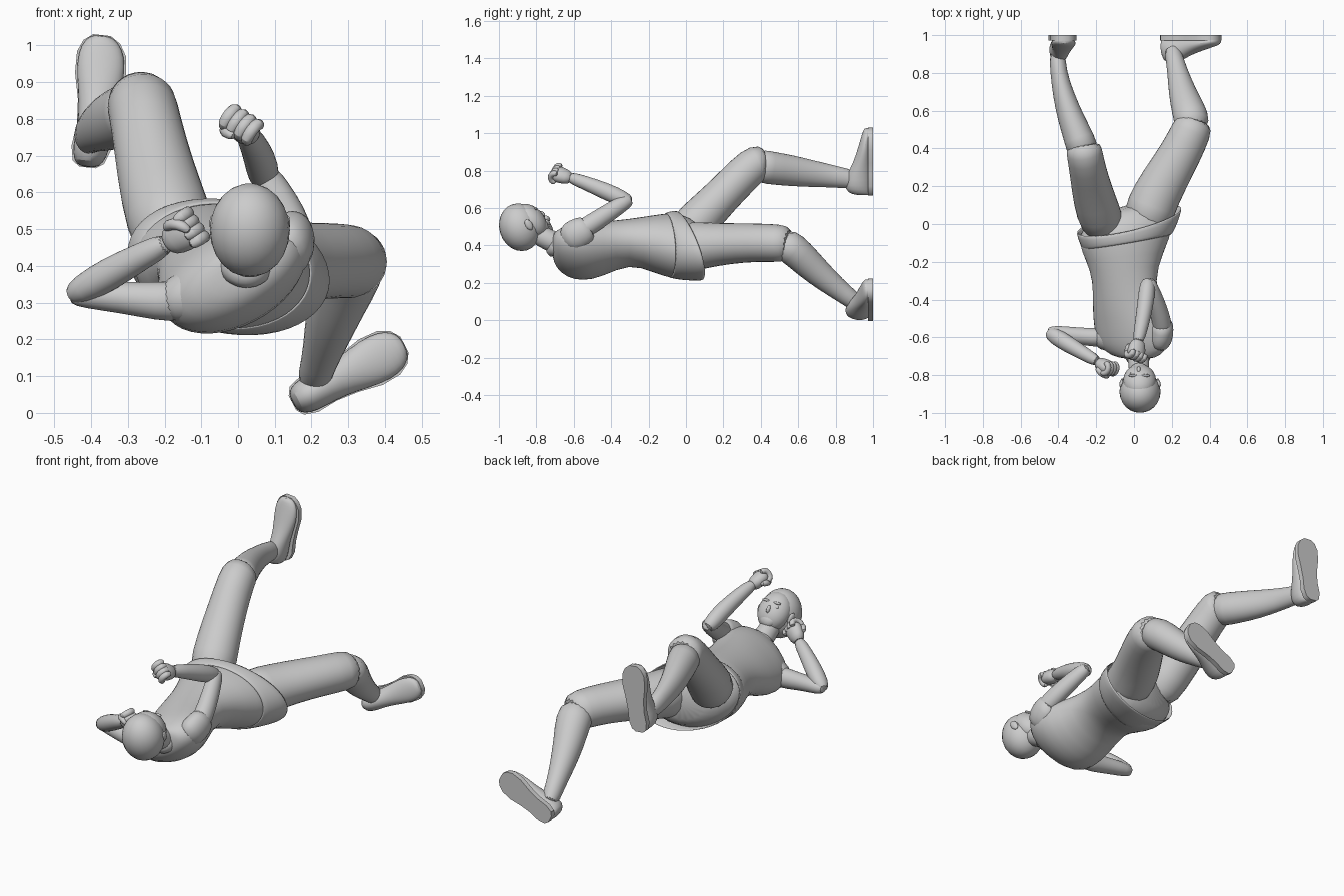
import bpy, bmesh, math
from mathutils import Vector, Matrix

V = Vector


def finish(name, bm, sub=1, solid=0, angle=50):
    bmesh.ops.recalc_face_normals(bm, faces=bm.faces)
    me = bpy.data.meshes.new(name)
    bm.to_mesh(me)
    bm.free()
    for p in me.polygons:
        p.use_smooth = True
    me.set_sharp_from_angle(angle=math.radians(angle))
    ob = bpy.data.objects.new(name, me)
    bpy.context.collection.objects.link(ob)
    if solid:
        m = ob.modifiers.new("thickness", "SOLIDIFY")
        m.thickness = solid
    if sub:
        ob.modifiers.new("smooth", "SUBSURF").levels = sub
        ob.modifiers["smooth"].render_levels = sub
    return ob


def loft(name, rings, n=16, caps=True, grow=1.04, **kw):
    """rings: (centre, half-width vector, half-depth vector); grow offsets smoothing shrinkage"""
    bm = bmesh.new()
    loops = [[bm.verts.new(c + (a * math.cos(i * math.tau / n) + b * math.sin(i * math.tau / n)) * grow)
              for i in range(n)] for c, a, b in rings]
    for p, q in zip(loops, loops[1:]):
        for i in range(n):
            j = (i + 1) % n
            bm.faces.new((p[i], p[j], q[j], q[i]))
    if caps:
        bm.faces.new(loops[0])
        bm.faces.new(loops[-1])
    return finish(name, bm, **kw)


def limb(name, pts, ref=(1, 0, 0), **kw):
    """tube along points (x, y, z, half width along ref, half depth)"""
    rings = []
    for i, p in enumerate(pts):
        a, b = pts[max(i - 1, 0)], pts[min(i + 1, len(pts) - 1)]
        t = (V(b[:3]) - V(a[:3])).normalized()
        w = V(ref)
        w = (w - t * w.dot(t)).normalized()
        rings.append((V(p[:3]), w * p[3], t.cross(w) * p[4]))
    return loft(name, rings, **kw)


def section(y, x, z, hw, hd, roll, tilt=0, dtilt=0):
    r = math.radians(roll)
    return (V((x, y, z)), V((math.cos(r), tilt, math.sin(r))) * hw,
            V((-math.sin(r), dtilt, math.cos(r))) * hd)


def ball(name, loc, scale, rot=(0, 0, 0), seg=24):
    bm = bmesh.new()
    bmesh.ops.create_uvsphere(bm, u_segments=seg, v_segments=seg // 2, radius=1)
    e = Matrix.Rotation(rot[2], 4, 'Z') @ Matrix.Rotation(rot[1], 4, 'Y') @ Matrix.Rotation(rot[0], 4, 'X')
    bm.transform(Matrix.Translation(loc) @ e @ Matrix.Diagonal((*scale, 1)))
    return finish(name, bm, sub=0)


# torso with shirt: chest rolled one way, hips the other
loft("torso", [section(*s) for s in (
    (-0.715, 0.02, 0.40, 0.06, 0.05, 28),
    (-0.70, 0.01, 0.38, 0.14, 0.075, 28),
    (-0.64, -0.005, 0.368, 0.20, 0.112, 28),
    (-0.55, -0.01, 0.365, 0.21, 0.132, 28),
    (-0.45, -0.035, 0.378, 0.188, 0.135, 24),
    (-0.30, -0.055, 0.423, 0.158, 0.115, 12),
    (-0.17, -0.05, 0.408, 0.20, 0.152, 0, 0.1),
    (-0.06, -0.04, 0.395, 0.25, 0.175, -10, 0.18),
    (0.03, -0.04, 0.385, 0.235, 0.16, -12, 0.2),
    (0.10, -0.04, 0.385, 0.13, 0.1, -12, 0.2))], n=20)

# flared hem round the hips, open towards the legs
loft("shirt_hem", [section(-0.10, -0.035, 0.40, 0.235, 0.172, -10, 0.17, 0),
                   section(-0.05, -0.03, 0.398, 0.262, 0.18, -12, 0.2, -0.1),
                   section(0.02, -0.025, 0.397, 0.285, 0.182, -13, 0.25, -0.25)],
     n=24, caps=False, solid=0.01, grow=1.01)

# neck, collar
limb("neck", [(0.02, -0.64, 0.39, 0.065, 0.06), (0.025, -0.73, 0.425, 0.052, 0.055),
              (0.03, -0.84, 0.485, 0.055, 0.055)])
limb("collar", [(0.02, -0.67, 0.39, 0.085, 0.08), (0.022, -0.705, 0.412, 0.066, 0.066),
                (0.024, -0.73, 0.425, 0.056, 0.057)])

# head: crown tipped up and back, face looking towards the feet
ball("hair_cap", (0.032, -0.888, 0.497), (0.109, 0.11, 0.129), (0.3, 0, 0))
ball("face", (0.03, -0.832, 0.53), (0.088, 0.075, 0.105), (0.75, 0, 0))
ball("chin", (0.027, -0.775, 0.51), (0.048, 0.034, 0.045), (0.75, 0, 0))
ball("nose", (0.025, -0.772, 0.565), (0.011, 0.017, 0.022), (0.7, 0, 0), 12)
ball("mouth", (0.026, -0.759, 0.533), (0.022, 0.01, 0.009), (0.7, 0, 0), 12)
for s in (-1, 1):
    ball("ear", (0.032 + s * 0.098, -0.84, 0.51), (0.01, 0.02, 0.032), (0.6, 0, s * 0.3), 12)
    ball("brow", (0.028 + s * 0.034, -0.802, 0.596), (0.024, 0.008, 0.007), (0.7, 0, 0), 12)
    ball("eye", (0.028 + s * 0.034, -0.793, 0.577), (0.015, 0.008, 0.009), (0.7, 0, 0), 12)


def fist(side, c, fwd, across):
    c, f = V(c), V(fwd).normalized()
    a = V(across)
    a = (a - f * a.dot(f)).normalized()
    u = f.cross(a)
    k = 0.7071
    loft(side + "_palm", [(c + f * d, a * w, u * h) for d, w, h in
         ((-0.06, 0.03, 0.028), (-0.03, 0.046, 0.036), (0.015, 0.053, 0.042), (0.045, 0.046, 0.034))], n=12)
    for i in range(4):
        # curled finger: knuckle, front and tucked tip
        o = c + a * (i - 1.5) * 0.026
        limb(side + "_finger", [(*(o + f * x + u * y), r, r) for x, y, r in
             ((0.01, 0.03, 0.014), (0.038, 0.027, 0.017), (0.049, 0.0, 0.017),
              (0.038, -0.028, 0.017), (0.01, -0.032, 0.013))], ref=a, n=8, grow=1.12)
    limb(side + "_thumb", [(*(c + f * x + u * y + a * z), r, r) for x, y, z, r in
         ((-0.03, -0.015, -0.04, 0.016), (0.01, -0.036, -0.04, 0.018),
          (0.034, -0.042, -0.012, 0.016), (0.036, -0.04, 0.008, 0.01))], ref=u * k + f * k, n=8)


# raised arm (+x side)
limb("raised_arm_upper", [(0.155, -0.60, 0.455, 0.05, 0.05), (0.15, -0.52, 0.505, 0.05, 0.053),
                          (0.12, -0.42, 0.57, 0.045, 0.048), (0.085, -0.33, 0.63, 0.04, 0.042),
                          (0.075, -0.29, 0.648, 0.028, 0.028)])
limb("raised_arm_lower", [(0.075, -0.29, 0.627, 0.03, 0.028), (0.07, -0.335, 0.647, 0.043, 0.044),
                          (0.06, -0.43, 0.69, 0.043, 0.045), (0.04, -0.54, 0.735, 0.036, 0.036),
                          (0.018, -0.64, 0.77, 0.03, 0.03)])
limb("raised_arm_sleeve", [(0.12, -0.65, 0.42, 0.045, 0.06), (0.14, -0.61, 0.445, 0.065, 0.085),
                           (0.15, -0.55, 0.475, 0.06, 0.08), (0.148, -0.51, 0.50, 0.054, 0.066)])
fist("raised", (0.014, -0.668, 0.775), (-0.15, -0.85, 0.3), (0.08, 0, -0.06))

# bent arm (-x side)
limb("bent_arm_upper", [(-0.14, -0.60, 0.305, 0.055, 0.06), (-0.22, -0.60, 0.303, 0.047, 0.05),
                        (-0.32, -0.59, 0.315, 0.043, 0.042), (-0.42, -0.575, 0.322, 0.038, 0.036),
                        (-0.462, -0.572, 0.322, 0.024, 0.024)], ref=(0, 1, 0))
limb("bent_arm_lower", [(-0.46, -0.568, 0.318, 0.024, 0.024), (-0.425, -0.59, 0.335, 0.044, 0.04),
                        (-0.35, -0.635, 0.378, 0.044, 0.045), (-0.26, -0.69, 0.428, 0.035, 0.036),
                        (-0.18, -0.735, 0.468, 0.03, 0.03)], ref=(0, 1, 0))
limb("bent_arm_sleeve", [(-0.08, -0.60, 0.34, 0.08, 0.09), (-0.15, -0.60, 0.308, 0.072, 0.068),
                         (-0.21, -0.60, 0.304, 0.052, 0.052)], ref=(0, 1, 0))
fist("bent", (-0.15, -0.755, 0.488), (0.65, -0.35, 0.45), (0.5, 0, -0.8))

# high leg (-x side)
limb("high_trouser_leg", [(-0.15, -0.03, 0.42, 0.11, 0.12), (-0.19, 0.06, 0.53, 0.117, 0.112),
                          (-0.225, 0.19, 0.66, 0.104, 0.098), (-0.25, 0.31, 0.785, 0.094, 0.098),
                          (-0.263, 0.385, 0.848, 0.094, 0.098), (-0.27, 0.425, 0.842, 0.085, 0.085)])
limb("high_lower_leg", [(-0.265, 0.37, 0.83, 0.085, 0.088), (-0.285, 0.44, 0.815, 0.08, 0.087),
                        (-0.335, 0.56, 0.80, 0.068, 0.082), (-0.372, 0.68, 0.782, 0.056, 0.07),
                        (-0.40, 0.80, 0.767, 0.042, 0.056), (-0.408, 0.93, 0.745, 0.043, 0.048)])

# low leg (+x side)
limb("low_trouser_leg", [(0.06, -0.02, 0.39, 0.13, 0.14), (0.09, 0.1, 0.40, 0.13, 0.12),
                         (0.16, 0.23, 0.41, 0.12, 0.107), (0.25, 0.38, 0.415, 0.108, 0.1),
                         (0.307, 0.50, 0.412, 0.105, 0.1), (0.325, 0.56, 0.405, 0.09, 0.088)])
limb("low_lower_leg", [(0.308, 0.50, 0.42, 0.09, 0.085), (0.303, 0.57, 0.385, 0.093, 0.087),
                       (0.27, 0.65, 0.305, 0.08, 0.08), (0.243, 0.75, 0.215, 0.063, 0.066),
                       (0.22, 0.85, 0.137, 0.046, 0.05), (0.20, 0.94, 0.07, 0.046, 0.046)])


def foot(side, heel, toe, bend):
    """shoe standing against the plane y = 1"""
    h, t = V((heel[0], 0, heel[1])), V((toe[0], 0, toe[1]))
    d, length = (t - h).normalized(), (t - h).length
    w = V((0, 1, 0)).cross(d)
    prof = ((0.0, 0.022, 0.08), (0.04, 0.043, 0.13), (0.15, 0.054, 0.145), (0.32, 0.05, 0.13),
            (0.5, 0.056, 0.095), (0.7, 0.07, 0.072), (0.86, 0.067, 0.055),
            (0.95, 0.05, 0.045), (1.0, 0.024, 0.036))

    def mid(s):
        return h + d * s * length + w * bend * math.sin(s * math.pi)

    # rounded upper
    loft(side + "_shoe_upper", [(mid(s) + V((0, 0.99 - b / 2, 0)), w * a * 0.97, V((0, b / 2, 0)))
                                for s, a, b in prof], n=14, grow=1)
    # flat sole
    bm = bmesh.new()
    rim = [mid(s) + w * a for s, a, b in prof] + [mid(s) - w * a for s, a, b in reversed(prof)]
    f = bm.faces.new([bm.verts.new(p + V((0, 0.972, 0))) for p in rim])
    ext = bmesh.ops.extrude_face_region(bm, geom=[f])
    bmesh.ops.translate(bm, vec=(0, 0.028, 0), verts=[v for v in ext["geom"] if isinstance(v, bmesh.types.BMVert)])
    finish(side + "_shoe_sole", bm, sub=0, angle=40)


foot("high", (-0.41, 0.668), (-0.37, 1.028), 0.01)
foot("low", (0.148, 0.027), (0.453, 0.186), 0.0)
